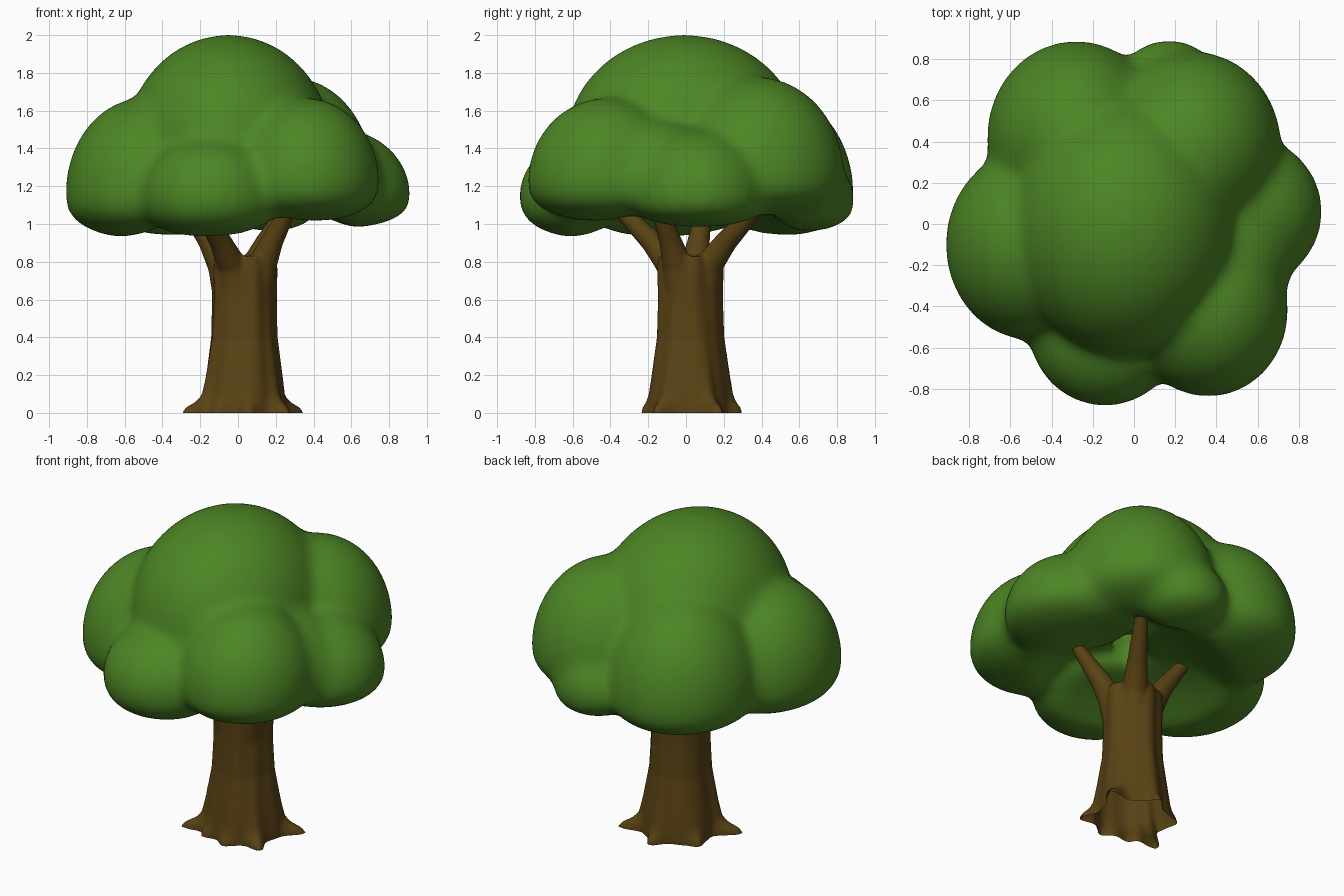
import bpy, bmesh
from math import sin, cos, pi, exp, radians, atan2, hypot
from mathutils import Vector

if "Cube" in bpy.data.objects:
    bpy.data.objects.remove(bpy.data.objects["Cube"])


def material(name, rgb):
    m = bpy.data.materials.new(name)
    m.diffuse_color = (*rgb, 1)
    m.use_nodes = True
    m.node_tree.nodes["Principled BSDF"].inputs["Base Color"].default_value = m.diffuse_color
    return m


leaf = material("leaf_green", (0.074, 0.235, 0.018))
bark = material("bark_brown", (0.10, 0.055, 0.007))


def fused_object(name, bm, mat, voxel, iterations, cut_ground=False):
    """Fuse overlapping closed shells into one soft skin."""
    me = bpy.data.meshes.new(name)
    bmesh.ops.recalc_face_normals(bm, faces=bm.faces)
    bm.to_mesh(me)
    bm.free()
    ob = bpy.data.objects.new(name, me)
    bpy.context.collection.objects.link(ob)
    rm = ob.modifiers.new("fuse", 'REMESH')
    rm.mode = 'VOXEL'
    rm.voxel_size = voxel
    sm = ob.modifiers.new("soften", 'SMOOTH')
    sm.factor = 0.5
    sm.iterations = iterations
    deps = bpy.context.evaluated_depsgraph_get()
    skin = bpy.data.meshes.new_from_object(ob.evaluated_get(deps))
    ob.modifiers.clear()
    ob.data = skin
    if cut_ground:  # open foot, level with the ground
        bm = bmesh.new()
        bm.from_mesh(skin)
        bmesh.ops.bisect_plane(bm, geom=bm.verts[:] + bm.edges[:] + bm.faces[:],
                               plane_co=(0, 0, 0), plane_no=(0, 0, 1), clear_inner=True)
        bm.to_mesh(skin)
        bm.free()
    skin.materials.clear()
    skin.materials.append(mat)
    for p in skin.polygons:
        p.use_smooth = True
    return ob


# Canopy: domed lumps with flattened, hollowed undersides
# centre x, y, z, radius x, y, height above centre, depth below
lumps = [
    (-0.05, -0.01, 1.42, 0.545, 0.63, 0.583, 0.20),  # crown
    (-0.50, -0.10, 1.16, 0.415, 0.465, 0.51, 0.24),  # left
    (-0.28, 0.42, 1.16, 0.435, 0.47, 0.56, 0.23),   # back left
    (0.28, 0.38, 1.25, 0.435, 0.46, 0.53, 0.22),    # back right
    (0.52, 0.06, 1.15, 0.395, 0.38, 0.36, 0.175),   # right
    (0.42, -0.15, 1.20, 0.36, 0.35, 0.36, 0.17),    # right filler
    (0.36, -0.42, 1.22, 0.39, 0.42, 0.45, 0.21),    # front right
    (-0.14, -0.50, 1.15, 0.375, 0.385, 0.32, 0.23),  # front
    (0.17, 0.64, 1.13, 0.26, 0.255, 0.24, 0.17),    # small back lump
]
bm = bmesh.new()
for cx, cy, cz, rx, ry, up, down in lumps:
    ball = bmesh.ops.create_icosphere(bm, subdivisions=4, radius=1)
    for v in ball["verts"]:
        z = v.co.z
        x, y = cx + rx * v.co.x, cy + ry * v.co.y
        dz = up * z
        if z < 0:
            hollow = 0.20 * max(0, 1 - (hypot(x, y) / 0.6) ** 2)
            dz = -down * abs(z) ** 0.75 + hollow * abs(z)
        v.co = (x, y, cz + dz)
canopy = fused_object("canopy", bm, leaf, 0.025, 26)

# Trunk: lofted rings, fluted, with roots spreading at the foot
rings = [(-0.05, 0.215, 1.0), (0.0, 0.215, 1.0), (0.03, 0.215, 0.85), (0.06, 0.213, 0.45),
         (0.10, 0.21, 0.22), (0.20, 0.198, 0.14), (0.40, 0.172, 0.07),
         (0.60, 0.168, 0.02), (0.75, 0.172, 0.0), (0.83, 0.168, 0.0)]
roots = [(28, 0.155), (-38, 0.10), (-85, 0.05), (-125, 0.05),
         (207, 0.155), (150, 0.05), (85, 0.06)]  # angle, reach
N = 64
bm = bmesh.new()
loops = []
for z, r, spread in rings:
    loop = []
    for i in range(N):
        a = 2 * pi * i / N
        rad = r + 0.006 * sin(5 * a + 1) + 0.004 * sin(9 * a)
        for deg, reach in roots:
            d = a - radians(deg)
            d = atan2(sin(d), cos(d))
            rad += spread * reach * exp(-(d / 0.18) ** 2)
        loop.append(bm.verts.new((0.03 + rad * cos(a), 0.02 + rad * sin(a), z)))
    loops.append(loop)


def skin_loops(loops):
    for lo, hi in zip(loops, loops[1:]):
        n = len(lo)
        for i in range(n):
            j = (i + 1) % n
            bm.faces.new((lo[i], lo[j], hi[j], hi[i]))
    bm.faces.new(loops[0][::-1])
    bm.faces.new(loops[-1])


skin_loops(loops)


# Branches: tapered tubes leaving the trunk rim and entering the canopy
def branch(points, radii):
    pts = [Vector(p) for p in points]
    rings, n = [], 16
    for k, p in enumerate(pts):
        t = (pts[min(k + 1, len(pts) - 1)] - pts[max(k - 1, 0)]).normalized()
        u = t.cross(Vector((0, 1, 0))).normalized()
        w = u.cross(t)
        rings.append([bm.verts.new(p + radii[k] * (cos(2 * pi * i / n) * u
                                                   - sin(2 * pi * i / n) * w))
                      for i in range(n)])
    skin_loops(rings)


heart = Vector((0.03, 0.02))
for tip in [(0.27, 0.39), (0.28, -0.15), (-0.21, -0.37), (-0.28, 0.10)]:
    tip = Vector(tip)
    d = (tip - heart).normalized()
    foot, rim = heart + d * 0.07, heart + d * 0.115
    mid = rim.lerp(tip, 0.36)
    end = tip * 1.15
    branch([(*foot, 0.55), (*rim, 0.78), (*mid, 0.91), (*tip, 1.10), (*end, 1.19)],
           [0.085, 0.08, 0.06, 0.040, 0.032])
trunk = fused_object("trunk_and_branches", bm, bark, 0.012, 5, cut_ground=True)
